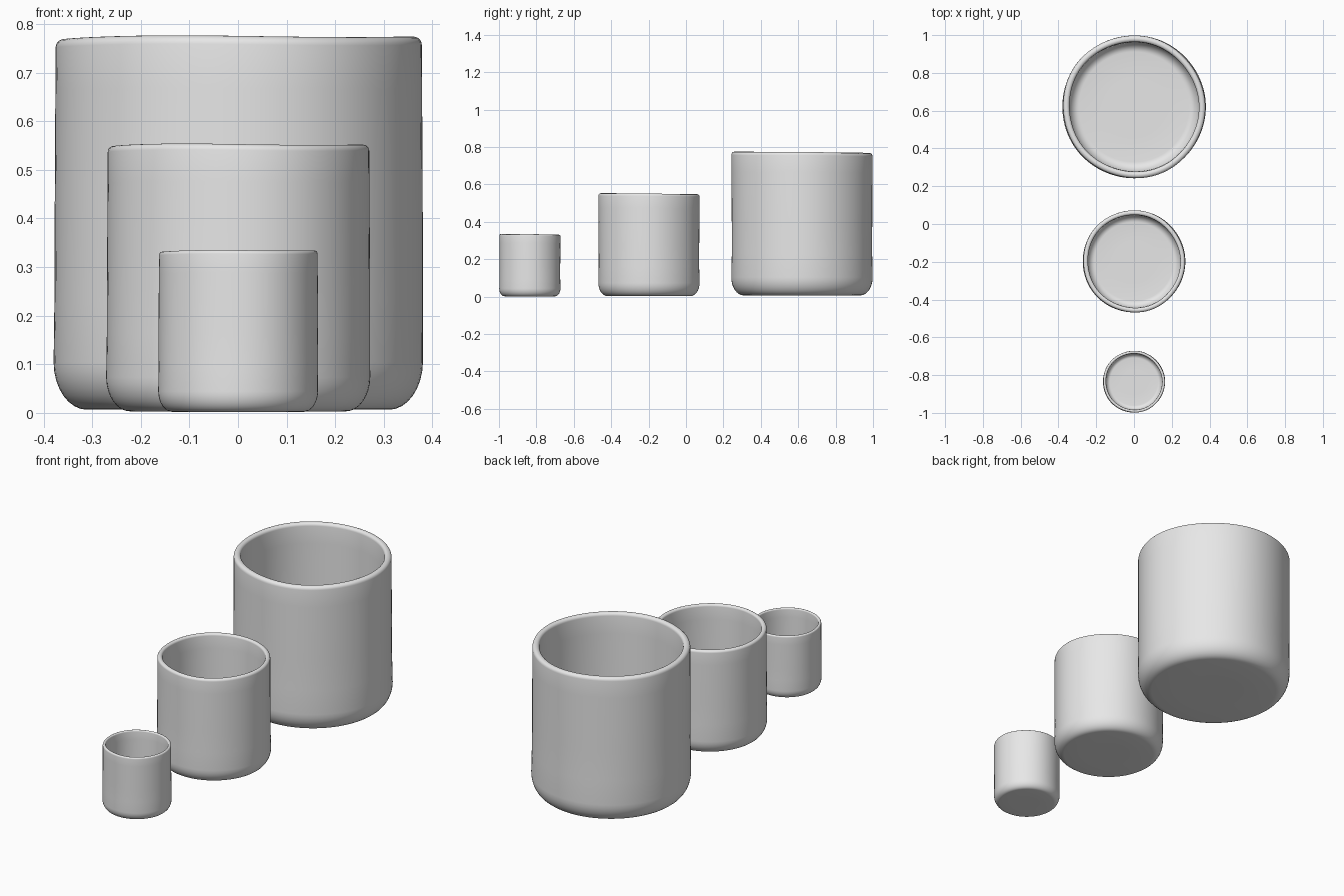
import bpy, bmesh, math

cube = bpy.data.objects.get("Cube")
if cube:
    bpy.data.objects.remove(cube)

# Unglazed clay material
clay = bpy.data.materials.new("pale grey clay")
clay.use_nodes = True
COLOUR = (0.8, 0.8, 0.8, 1)
clay.diffuse_color = COLOUR
clay.node_tree.nodes["Principled BSDF"].inputs["Base Color"].default_value = COLOUR

SEGMENTS = 96


def arc(cx, cz, rx, rz, start, end, steps=8):
    """Elliptical corner in the profile, angles in degrees."""
    angles = [math.radians(start + (end - start) * i / steps) for i in range(steps + 1)]
    return [(cx + rx * math.cos(a), cz + rz * math.sin(a)) for a in angles]


def profile():
    """Cup section for radius 1 and height 2.03: outside, rim, inside, floor."""
    points = [(0.4, 0.012)]
    points += arc(0.82, 0.27, 0.18, 0.258, -90, 0)             # outer foot curve
    points += [(0.995, z) for z in (0.6, 1.0, 1.4, 1.75)]
    points += arc(0.95, 1.985, 0.045, 0.045, 0, 90, 5)         # outer lip
    points += arc(0.945, 1.99, 0.04, 0.04, 90, 180, 5)         # inner lip
    points += [(0.905, z) for z in (1.75, 1.4, 1.0, 0.6)]
    points += arc(0.77, 0.31, 0.145, 0.2, 0, -90)              # inner foot curve
    points += [(0.4, 0.11)]
    return points


def hand_made(r, z, a, phase):
    """Small uneven pull of the wall and a gently tilted rim."""
    h = z / 2.03
    wave = 0.006 * math.sin(2 * a + phase + 2 * h) + 0.004 * math.sin(5 * a + phase)
    r *= 1 + wave * min(1, h * 3)
    z += h ** 3 * (0.01 * math.cos(a + phase) + 0.005 * math.sin(3 * a + phase))
    return r * math.cos(a), r * math.sin(a), z


def cup(name, y, radius, phase, lift=0.0):
    bm = bmesh.new()
    rings = []
    for r, z in profile():
        rings.append([bm.verts.new(hand_made(r, z, math.tau * i / SEGMENTS, phase))
                      for i in range(SEGMENTS)])
    for low, high in zip(rings, rings[1:]):
        for i in range(SEGMENTS):
            j = (i + 1) % SEGMENTS
            bm.faces.new((low[i], low[j], high[j], high[i]))
    # Close the underside and the inside floor
    bm.faces.new(rings[0][::-1])
    bm.faces.new(rings[-1])
    bmesh.ops.recalc_face_normals(bm, faces=bm.faces)
    bmesh.ops.scale(bm, vec=(radius,) * 3, verts=bm.verts)
    mesh = bpy.data.meshes.new(name)
    bm.to_mesh(mesh)
    bm.free()
    mesh.materials.append(clay)
    obj = bpy.data.objects.new(name, mesh)
    obj.location = (0, y, lift)
    bpy.context.collection.objects.link(obj)
    bpy.ops.object.select_all(action="DESELECT")
    obj.select_set(True)
    bpy.context.view_layer.objects.active = obj
    bpy.ops.object.shade_smooth_by_angle(angle=math.radians(50))


# Three cups in a row, smallest at the front
cup("small_cup", -0.835, 0.164, 1.2)
cup("medium_cup", -0.198, 0.271, 1.6)
cup("large_cup", 0.62, 0.379, 1.4, 0.002)
